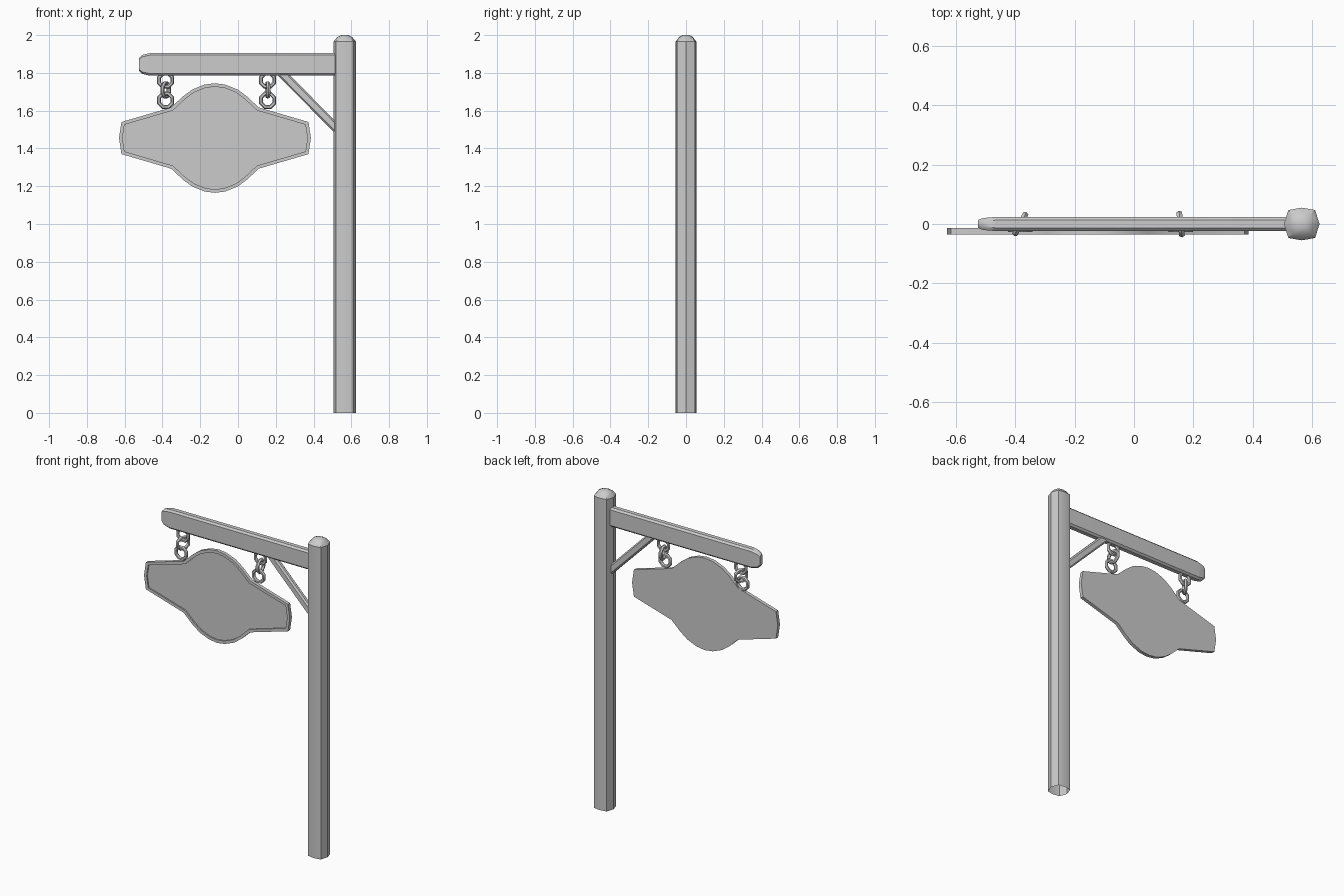
import bpy, bmesh, math
from mathutils import Vector, Matrix

cube = bpy.data.objects.get("Cube")
if cube:
    bpy.data.objects.remove(cube, do_unlink=True)

GREY = (0.6, 0.6, 0.6, 1.0)
mat = bpy.data.materials.new("plain grey")
mat.use_nodes = True
mat.diffuse_color = GREY
mat.node_tree.nodes["Principled BSDF"].inputs["Base Color"].default_value = GREY


def finish(name, bm, angle=35):
    """Turn a bmesh into a named, coloured object."""
    bmesh.ops.recalc_face_normals(bm, faces=bm.faces)
    mesh = bpy.data.meshes.new(name)
    bm.to_mesh(mesh)
    bm.free()
    mesh.materials.append(mat)
    ob = bpy.data.objects.new(name, mesh)
    bpy.context.collection.objects.link(ob)
    bpy.ops.object.select_all(action='DESELECT')
    ob.select_set(True)
    bpy.context.view_layer.objects.active = ob
    bpy.ops.object.shade_smooth_by_angle(angle=math.radians(angle))
    return ob


def loft(bm, rings, cap_start=True, cap_end=True):
    """Skin a list of equal-length point rings."""
    rows = [[bm.verts.new(p) for p in ring] for ring in rings]
    n = len(rows[0])
    for a, b in zip(rows, rows[1:]):
        for i in range(n):
            j = (i + 1) % n
            bm.faces.new((a[i], a[j], b[j], b[i]))
    if cap_start:
        bm.faces.new(rows[0])
    if cap_end:
        bm.faces.new(rows[-1])
    return rows


def chamfered(w, h, c):
    """Rectangle section with cut corners, half sizes w and h."""
    return [(w, -h + c), (w, h - c), (w - c, h), (-w + c, h),
            (-w, h - c), (-w, -h + c), (-w + c, -h), (w - c, -h)]


# Post: bulging square section, hollow at the foot, domed top
section = [(0.06, 0), (0.045, 0.047), (0, 0.055), (-0.045, 0.047),
           (-0.06, 0), (-0.045, -0.047), (0, -0.055), (0.045, -0.047)]
bm = bmesh.new()
loft(bm, [[(0.565 + x * s, y * s, z) for x, y in section]
          for z, s in ((0, 1), (1.965, 1), (1.99, 0.66), (2.0, 0.3))],
     cap_start=False)
finish("post", bm)

# Beam: chamfered bar with a rounded free end
bm = bmesh.new()
loft(bm, [[(x, y, 1.845 + z) for y, z in chamfered(w, h, c)]
          for x, w, h, c in ((-0.525, 0.014, 0.032, 0.008),
                             (-0.508, 0.02, 0.05, 0.01),
                             (-0.465, 0.024, 0.06, 0.011),
                             (0.52, 0.024, 0.06, 0.011))])
finish("beam", bm)

# Brace: slanted chamfered bar, cut upright against the post
bm = bmesh.new()
loft(bm, [[(x + a, y, z + b) for (y, _), (a, b) in
           zip(chamfered(0.018, 0.033, 0.01), offs)]
          for x, z, offs in (
              (0.235, 1.795, [(t, 0) for _, t in chamfered(0.018, 0.033, 0.012)]),
              (0.515, 1.512, [(0, t) for _, t in chamfered(0.018, 0.033, 0.012)]))])
finish("brace", bm)

# Sign board: mirrored half outline, flat back, raised rim, sunken panel
half = [(0, 0.29), (0.055, 0.283), (0.12, 0.257), (0.17, 0.22), (0.232, 0.162),
        (0.495, 0.085), (0.508, 0)]
right = half + [(x, -z) for x, z in half[-2::-1]]
outline = right + [(-x, z) for x, z in right[-2:0:-1]]
bm = bmesh.new()
front = [bm.verts.new((-0.122 + x, -0.036, 1.455 + z)) for x, z in outline]
back = [bm.verts.new((-0.122 + x, -0.014, 1.455 + z)) for x, z in outline]
for i in range(len(outline)):
    j = (i + 1) % len(outline)
    bm.faces.new((front[i], front[j], back[j], back[i]))
bm.faces.new(back)
panel = bm.faces.new(front)
bmesh.ops.recalc_face_normals(bm, faces=bm.faces)
bmesh.ops.inset_region(bm, faces=[panel], thickness=0.018, use_even_offset=True)
bottom = bmesh.ops.extrude_face_region(bm, geom=[panel])
bmesh.ops.translate(bm, vec=(0, 0.008, 0),
                    verts=[v for v in bottom["geom"] if isinstance(v, bmesh.types.BMVert)])
if panel.is_valid:
    bmesh.ops.delete(bm, geom=[panel], context='FACES_ONLY')
finish("sign_board", bm)


# Chains: three linked rings on each side
def ring(name, centre, turn):
    bm = bmesh.new()
    rows = []
    for i in range(8):
        a = math.tau * (i + 0.5) / 8
        rows.append([((0.038 + 0.011 * math.cos(b)) * math.cos(a),
                      0.011 * math.sin(b),
                      (0.038 + 0.011 * math.cos(b)) * math.sin(a))
                     for b in (math.tau * k / 6 for k in range(6))])
    loft(bm, rows + [rows[0]], False, False)
    bmesh.ops.remove_doubles(bm, verts=bm.verts, dist=0.0001)
    bm.transform(Matrix.Translation(Vector(centre)) @
                 Matrix.Rotation(math.radians(turn), 4, 'Z'))
    finish(name, bm, 50)


for side, x, turn in (("right", -0.383, 62), ("left", 0.157, 97)):
    ring("upper_link_" + side, (x, 0, 1.762), 0)
    ring("middle_link_" + side, (x, 0, 1.71), turn)
    ring("lower_link_" + side, (x, -0.018, 1.655), 0)
